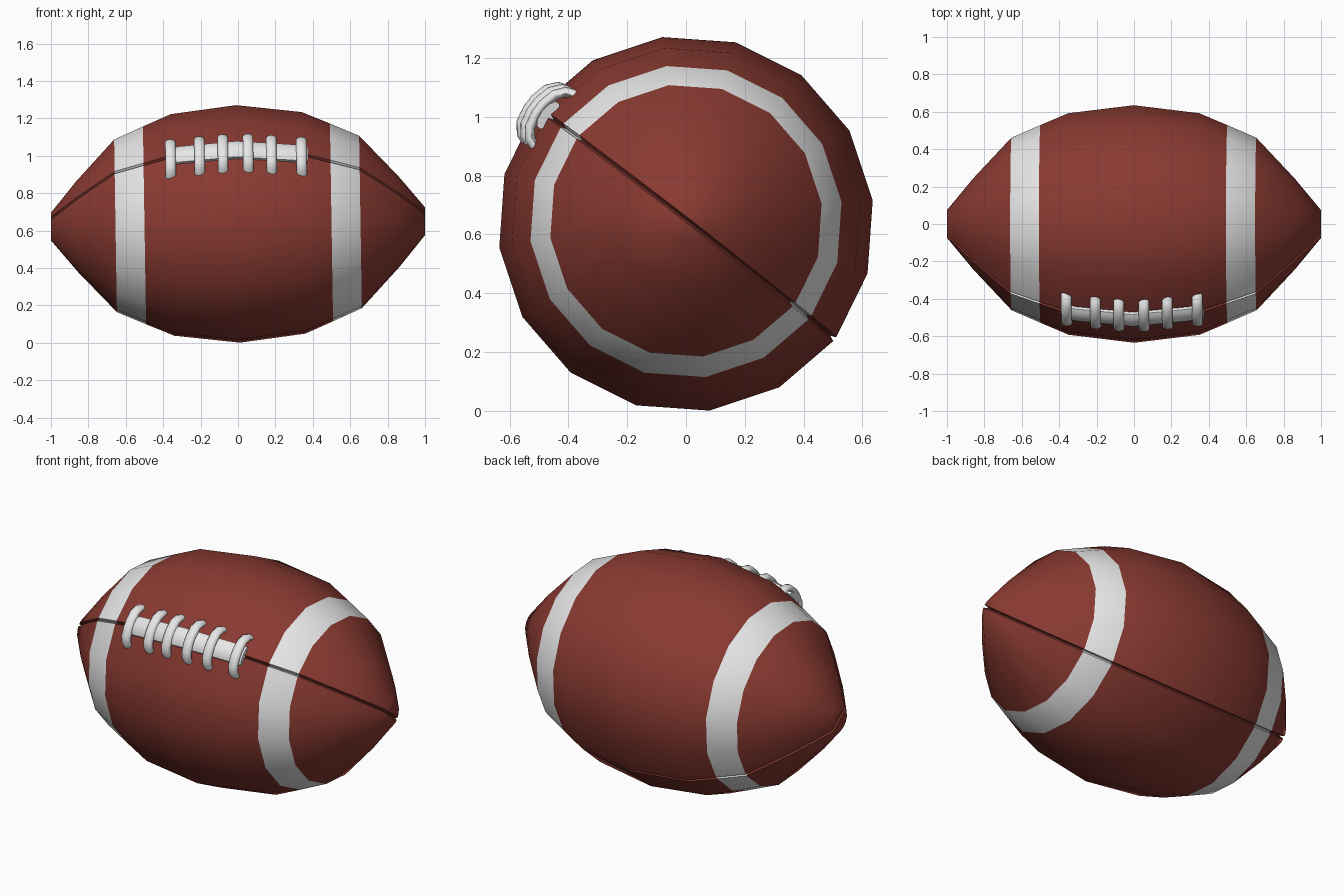
import bpy, bmesh, math
from mathutils import Matrix, Vector

if "Cube" in bpy.data.objects:
    bpy.data.objects.remove(bpy.data.objects["Cube"])


def material(name, rgb):
    m = bpy.data.materials.new(name)
    m.use_nodes = True
    m.diffuse_color = (*rgb, 1)
    bsdf = m.node_tree.nodes["Principled BSDF"]
    bsdf.inputs["Base Color"].default_value = (*rgb, 1)
    bsdf.inputs["Roughness"].default_value = 0.6
    return m


LEATHER = material("red_brown_leather", (0.25, 0.042, 0.031))
WHITE = material("white", (0.8, 0.8, 0.8))

# Parts are modelled with the laced seam on local +z, then rolled toward the front
POSE = (Matrix.Translation((0, 0, 0.636)) @ Matrix.Rotation(math.radians(-0.9), 4, "Y")
        @ Matrix.Rotation(math.radians(52.2), 4, "X"))

HALF = [(0, 0.64), (0.35, 0.597), (0.5, 0.533), (0.655, 0.465), (0.86, 0.245), (1, 0.075)]
PROFILE = [(-x, r) for x, r in reversed(HALF[1:])] + HALF
GAP, DEPTH = 0.008, 0.02


def radius(x):
    """Ball radius at a distance along its axis."""
    x = abs(x)
    for (x0, r0), (x1, r1) in zip(HALF, HALF[1:]):
        if x <= x1:
            return r0 + (r1 - r0) * (x - x0) / (x1 - x0)


def finish(name, bm, mats, angle):
    bmesh.ops.recalc_face_normals(bm, faces=bm.faces)
    mesh = bpy.data.meshes.new(name)
    bm.to_mesh(mesh)
    bm.free()
    for m in mats:
        mesh.materials.append(m)
    ob = bpy.data.objects.new(name, mesh)
    bpy.context.collection.objects.link(ob)
    ob.matrix_world = POSE
    bpy.ops.object.select_all(action="DESELECT")
    ob.select_set(True)
    bpy.context.view_layer.objects.active = ob
    bpy.ops.object.shade_smooth_by_angle(angle=math.radians(angle))
    return ob


def bridge(bm, a, b):
    n = len(a)
    return [bm.faces.new((a[i], a[(i + 1) % n], b[(i + 1) % n], b[i])) for i in range(n)]


def build_ball():
    """Two eight-sided half shells joined by a sunken seam that runs over the tips."""
    bm = bmesh.new()
    rings = []
    for x, r in PROFILE:
        floor_x = x - math.copysign(DEPTH, x) if abs(x) == 1 else x
        side = []
        for k in range(9):
            a = math.pi * k / 8
            side.append((max(r * math.sin(a), GAP), r * math.cos(a)))
        pts = [(floor_x, 0, r - DEPTH)] + [(x, y, z) for y, z in side]
        pts += [(floor_x, 0, DEPTH - r)] + [(x, -y, z) for y, z in reversed(side)]
        rings.append([bm.verts.new(p) for p in pts])
    for i in range(len(rings) - 1):
        middle = abs(PROFILE[i][0] + PROFILE[i + 1][0]) / 2
        for f in bridge(bm, rings[i], rings[i + 1]):
            f.material_index = int(0.5 < middle < 0.655)
    # Split tip caps with the seam crossing them
    for c in (rings[0], rings[-1]):
        bm.faces.new(c[1:10])
        bm.faces.new(c[11:20])
        bm.faces.new((c[9], c[1], c[0], c[10]))
        bm.faces.new((c[19], c[11], c[10], c[0]))
    finish("ball", bm, [LEATHER, WHITE], 50)


def strap(name, path, across, half_width, half_thick, sides=10):
    """Sweep a flattened round section along a path."""
    bm = bmesh.new()
    path = [Vector(p) for p in path]
    across = Vector(across)
    rings = []
    for i, p in enumerate(path):
        along = path[min(i + 1, len(path) - 1)] - path[max(i - 1, 0)]
        up = along.normalized().cross(across)
        ring = []
        for k in range(sides):
            a = math.tau * (k + 0.5) / sides
            ring.append(bm.verts.new(p + across * half_width * math.cos(a)
                                     + up * half_thick * math.sin(a)))
        rings.append(ring)
    for a, b in zip(rings, rings[1:]):
        bridge(bm, a, b)
    bm.faces.new(rings[0])
    bm.faces.new(rings[-1])
    finish(name, bm, [WHITE], 50)


build_ball()

# Long cord lying on the seam
cord_x = [0.375 * i / 5 for i in range(-5, 6)]
strap("lace_cord", [(x, 0, radius(x) + 0.006) for x in cord_x], (0, 1, 0), 0.056, 0.026)

# Cross laces arching over the cord
ARCH = [(0.02, 0.031), (0.07, 0.02), (0.1, -0.004), (0.113, -0.04)]
for i, x in enumerate((-0.355, -0.2, -0.075, 0.06, 0.185, 0.345)):
    s = radius(x)
    path = [(x, -t, s + h) for t, h in reversed(ARCH)] + [(x, t, s + h) for t, h in ARCH]
    strap(f"cross_lace_{i + 1}", path, (1, 0, 0), 0.029, 0.018)
